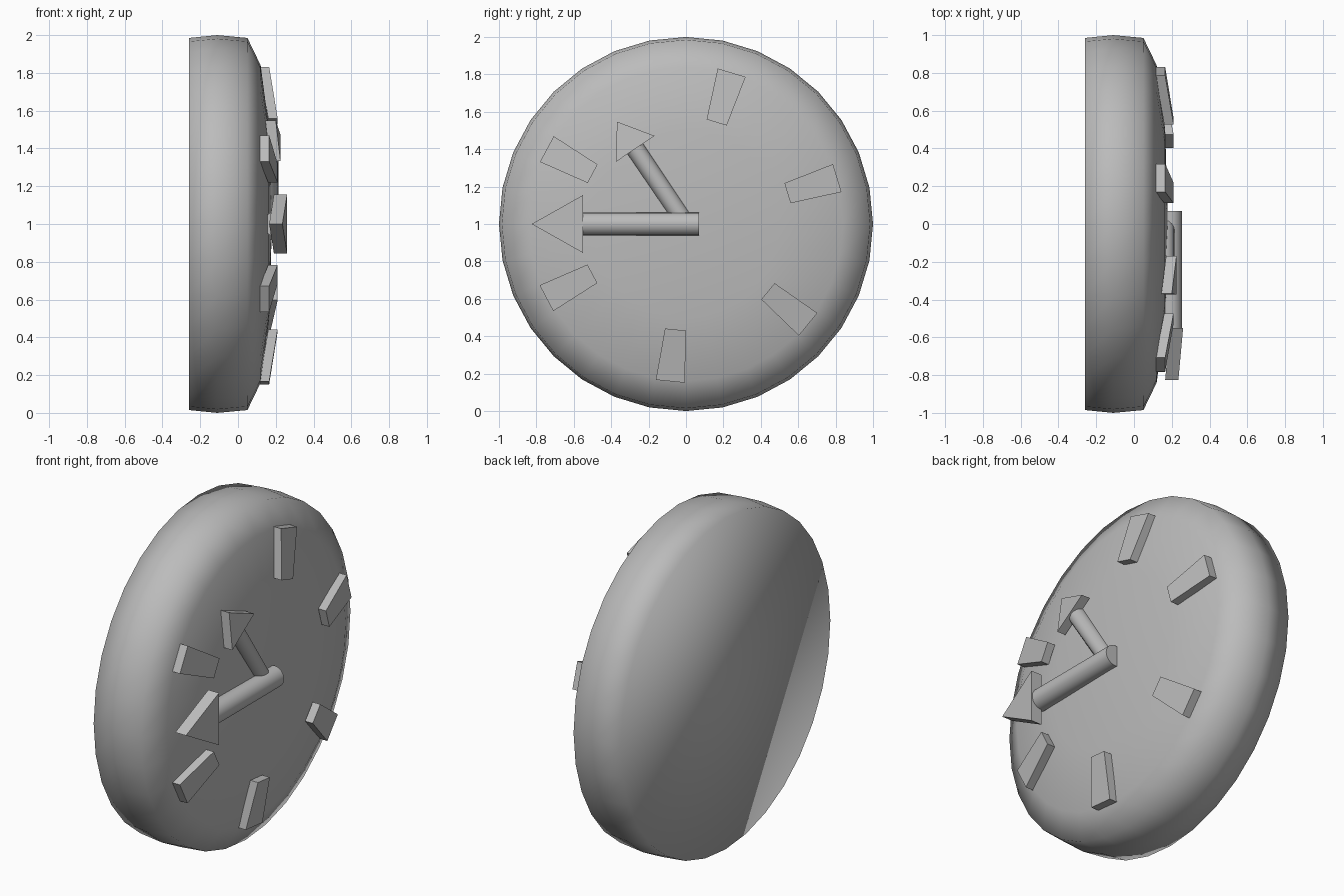
import bpy, bmesh
from math import sin, cos, pi, radians

cube = bpy.data.objects.get("Cube")
if cube:
    bpy.data.objects.remove(cube, do_unlink=True)

grey = bpy.data.materials.new("plain_grey")
grey.use_nodes = True
grey.diffuse_color = (0.5, 0.5, 0.5, 1)
grey.node_tree.nodes["Principled BSDF"].inputs["Base Color"].default_value = (0.5, 0.5, 0.5, 1)


def loft(name, rings, angle=0, smooth_angle=None):
    """Skin rings of (x, radial, sideways) points, turned clockwise about the dial axis."""
    a = radians(angle)
    bm = bmesh.new()
    rows = [[bm.verts.new((x, r * sin(a) + t * cos(a), 1 + r * cos(a) - t * sin(a)))
             for x, r, t in ring] for ring in rings]
    n = len(rows[0])
    for lo, hi in zip(rows, rows[1:]):
        for i in range(n):
            j = (i + 1) % n
            if len(hi) == 1:
                bm.faces.new((lo[i], lo[j], hi[0]))
            else:
                bm.faces.new((lo[i], lo[j], hi[j], hi[i]))
    bm.faces.new(rows[0])
    if len(rows[-1]) > 1:
        bm.faces.new(rows[-1])
    bmesh.ops.recalc_face_normals(bm, faces=bm.faces)
    mesh = bpy.data.meshes.new(name)
    bm.to_mesh(mesh)
    bm.free()
    mesh.materials.append(grey)
    obj = bpy.data.objects.new(name, mesh)
    bpy.context.collection.objects.link(obj)
    bpy.ops.object.select_all(action='DESELECT')
    obj.select_set(True)
    bpy.context.view_layer.objects.active = obj
    if smooth_angle is None:
        bpy.ops.object.shade_smooth()
    else:
        bpy.ops.object.shade_smooth_by_angle(angle=radians(smooth_angle))
    return obj


def circle(x, radius, sides=32):
    return [(x, radius * cos(2 * pi * i / sides), radius * sin(2 * pi * i / sides))
            for i in range(sides)]


def plate(name, outline, thickness, angle):
    """Flat slab whose outline already holds the x of its front face."""
    back = [(x - thickness, r, t) for x, r, t in outline]
    loft(name, [back, outline], angle, 30)


def hand(name, angle, start, neck, tip, radius, axis_x, half_head, head_x, tip_x, thickness):
    # round bar, partly sunk into the dial
    bar = [[(axis_x + radius * sin(2 * pi * i / 16), r, radius * cos(2 * pi * i / 16))
            for i in range(16)] for r in (start, neck + 0.02)]
    loft(name + "_bar", bar, angle, 40)
    # triangular head, leaning down to the tip
    plate(name + "_arrowhead",
          [(head_x, neck, -half_head), (head_x, neck, half_head), (tip_x, tip, 0)],
          thickness, angle)


# clock body: closed flat back, bulged rim, shallow domed dial
profile = [(-0.26, 0.985), (-0.11, 1.0), (0.05, 0.985), (0.12, 0.84), (0.165, 0.5)]
loft("clock_body", [circle(x, r) for x, r in profile] + [[(0.18, 0, 0)]])

# tapered hour markers lying on the dial slope
for i in range(6):
    plate(f"hour_marker_{i + 1}",
          [(0.21, 0.567, -0.056), (0.21, 0.567, 0.056),
           (0.165, 0.845, 0.078), (0.165, 0.845, -0.078)],
          0.05, 16.8 + 56.3 * i)

# hands
hand("minute_hand", -90, -0.07, 0.55, 0.825, 0.0625, 0.192, 0.155, 0.26, 0.235, 0.07)
hand("hour_hand", -34, -0.04, 0.485, 0.66, 0.05, 0.165, 0.124, 0.225, 0.2, 0.055)
